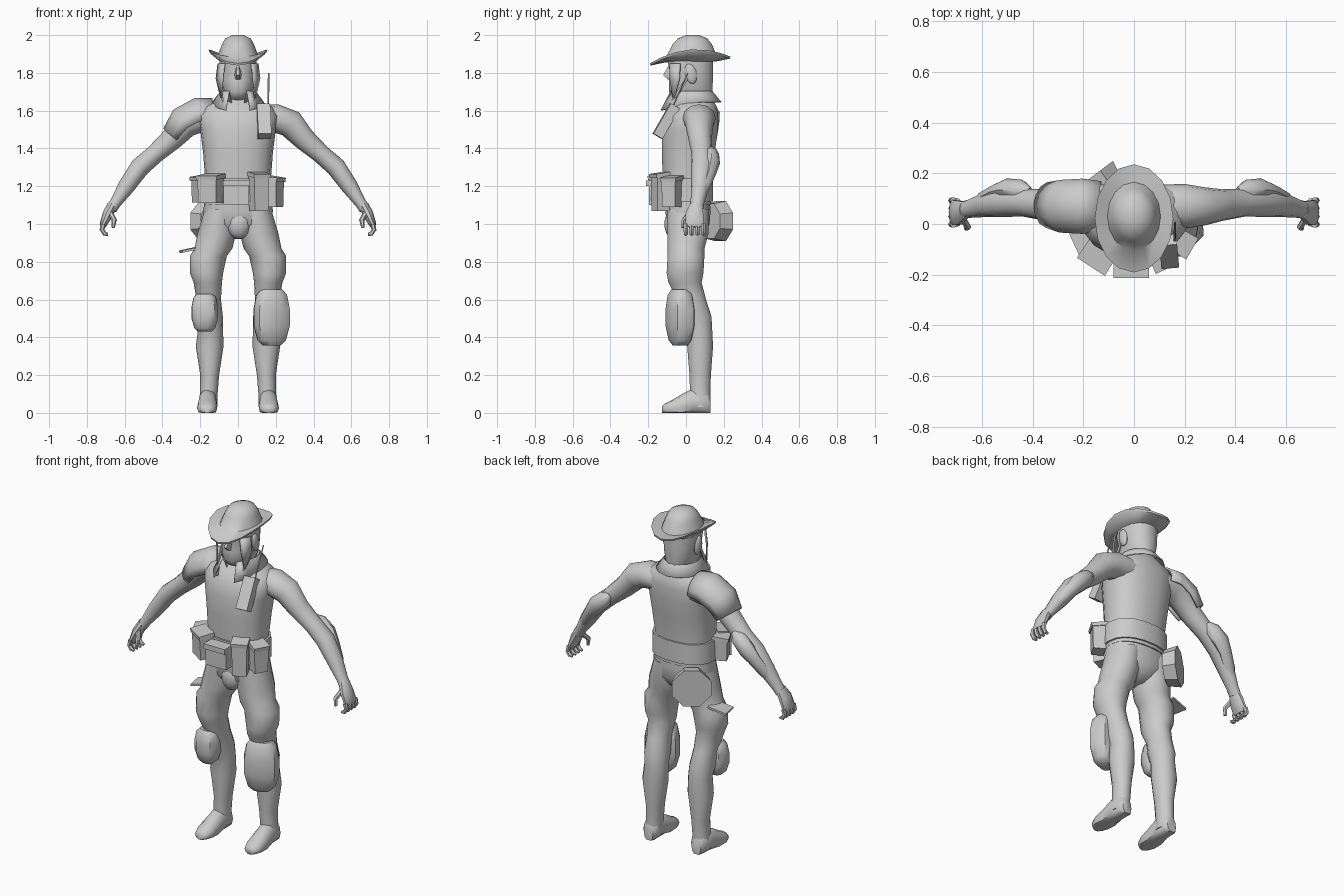
import bpy, bmesh, math
from mathutils import Vector, Matrix, Euler

if "Cube" in bpy.data.objects:
    bpy.data.objects.remove(bpy.data.objects["Cube"])

grey = bpy.data.materials.new("plain_grey")
grey.diffuse_color = (0.6, 0.6, 0.6, 1)
grey.use_nodes = True
grey.node_tree.nodes["Principled BSDF"].inputs["Base Color"].default_value = grey.diffuse_color
X, Y, Z = Vector((1, 0, 0)), Vector((0, 1, 0)), Vector((0, 0, 1))


def finish(name, bm, smooth=True, thick=0):
    bmesh.ops.recalc_face_normals(bm, faces=bm.faces)
    me = bpy.data.meshes.new(name)
    bm.to_mesh(me)
    bm.free()
    me.materials.append(grey)
    ob = bpy.data.objects.new(name, me)
    bpy.context.collection.objects.link(ob)
    if thick:
        mod = ob.modifiers.new("thickness", 'SOLIDIFY')
        mod.thickness = thick
        mod.offset = 0
    if smooth:
        bpy.context.view_layer.objects.active = ob
        ob.select_set(True)
        bpy.ops.object.shade_smooth_by_angle(angle=math.radians(45))
        ob.select_set(False)
    return ob


def skin(name, rows, closed=True, caps=True, sx=1, thick=0, smooth=True):
    """Bridge rows of points; sx=-1 mirrors them."""
    bm = bmesh.new()
    vs = [[bm.verts.new((p[0] * sx, p[1], p[2])) for p in row] for row in rows]
    n = len(vs[0])
    for a, b in zip(vs, vs[1:]):
        for i in range(n if closed else n - 1):
            j = (i + 1) % n
            bm.faces.new((a[i], a[j], b[j], b[i]))
    if closed and caps:
        bm.faces.new(vs[0])
        bm.faces.new(vs[-1])
    return finish(name, bm, smooth, thick)


def loft(name, rings, n=14, axes=(X, Y), power=1.0, arc=None, floor=None, **kw):
    """Rings are x, y, z, radius u, radius v; axes=None follows the path."""
    cs = [Vector(r[:3]) for r in rings]
    rows = []
    for k, r in enumerate(rings):
        if axes:
            u, v = axes
        else:
            t = (cs[min(k + 1, len(cs) - 1)] - cs[max(k - 1, 0)]).normalized()
            u = t.cross(Y).normalized()
            v = u.cross(t)
        row = []
        for i in range(n):
            a = 2 * math.pi * i / n if not arc else math.radians(arc[0] + (arc[1] - arc[0]) * i / (n - 1))
            c, s = math.cos(a), math.sin(a)
            p = cs[k] + u * (math.copysign(abs(c) ** power, c) * r[3]) + v * (math.copysign(abs(s) ** power, s) * r[4])
            if floor is not None:
                p.z = max(p.z, floor)
            row.append(p)
        rows.append(row)
    return skin(name, rows, closed=not arc, **kw)


def profile(name, table, **kw):
    """Horizontal slices: z, front y, back y, half width."""
    return loft(name, [(0, (f + b) / 2, z, w, (b - f) / 2) for z, f, b, w in table], **kw)


def box(name, loc, size, rot=(0, 0, 0), taper=1.0):
    bm = bmesh.new()
    bmesh.ops.create_cube(bm, size=1)
    for v in bm.verts:
        if v.co.z < 0:
            v.co.x *= taper
            v.co.y *= taper
    rm = Euler([math.radians(a) for a in rot]).to_matrix().to_4x4()
    bm.transform(Matrix.Translation(loc) @ rm @ Matrix.Diagonal((*size, 1)))
    return finish(name, bm, False)


def blob(name, loc, size, rot=(0, 0, 0), seg=10):
    bm = bmesh.new()
    bmesh.ops.create_uvsphere(bm, u_segments=seg, v_segments=7, radius=1)
    rm = Euler([math.radians(a) for a in rot]).to_matrix().to_4x4()
    bm.transform(Matrix.Translation(loc) @ rm @ Matrix.Diagonal((*size, 1)))
    return finish(name, bm)


# Torso, pelvis and head
profile("torso", [(1.10, -.12, .135, .18), (1.25, -.125, .135, .175), (1.38, -.13, .155, .185),
                  (1.50, -.13, .17, .2), (1.57, -.11, .17, .215), (1.62, -.08, .165, .185),
                  (1.655, -.04, .145, .11), (1.67, -.03, .14, .08)], n=18, power=.85)
profile("pelvis", [(1.15, -.11, .125, .17), (1.07, -.11, .13, .185), (1.0, -.10, .125, .175),
                   (.95, -.07, .10, .10), (.92, -.03, .06, .04)], n=16, power=.85)
blob("codpiece", (.005, -.065, 1.0), (.065, .05, .08))
profile("head", [(1.60, -.02, .135, .075), (1.655, -.03, .14, .072), (1.668, -.075, .14, .062),
                 (1.70, -.092, .142, .078), (1.76, -.092, .145, .092), (1.80, -.085, .145, .095),
                 (1.85, -.098, .145, .098), (1.90, -.09, .145, .095)], n=14, power=.9)
loft("nose", [(0, -.075, 1.845, .008, .015), (0, -.095, 1.79, .018, .03), (0, -.085, 1.765, .015, .012)], n=6)

# Hat: underside, upturned rim and crown in one skin
ANG = [2 * math.pi * i / 16 for i in range(16)]


def hat_ring(rx, ry, y, z, lift=0, tilt=0):
    return [(rx * math.cos(a), y + ry * math.sin(a),
             z + lift * math.cos(a) ** 2 + tilt * math.sin(a)) for a in ANG]


skin("hat", [hat_ring(.095, .125, .03, 1.86), hat_ring(.152, .21, .022, 1.857, .055, .018),
             hat_ring(.155, .213, .022, 1.868, .055, .018), hat_ring(.105, .135, .03, 1.885, .012),
             hat_ring(.085, .105, .033, 1.95), hat_ring(.068, .078, .035, 1.982),
             hat_ring(.03, .035, .035, 2.0)])

# Collar with open front
collar = []
for r, z, drop in ((.078, 1.64, 0), (.105, 1.70, 0), (.15, 1.645, .05)):
    row = []
    for i in range(13):
        a = math.radians(-62 + 304 * i / 12)
        front = max(0, -math.sin(a))
        row.append((r * .92 * math.cos(a), .035 + r * math.sin(a) * (1 + .3 * front), z - drop * front))
    collar.append(row)
skin("collar", collar, closed=False, thick=.006)

LEG = [(1.08, .09, .01, .085, .115), (.95, .112, .01, .102, .112), (.87, .13, 0, .10, .10),
       (.83, .157, 0, .098, .10), (.74, .167, -.005, .088, .10), (.69, .16, -.005, .075, .09),
       (.60, .155, .03, .065, .078), (.51, .15, .055, .07, .082), (.45, .145, .07, .066, .07),
       (.35, .15, .075, .073, .07), (.20, .15, .075, .05, .058), (.10, .155, .075, .047, .055),
       (.03, .158, .075, .05, .055)]
ARM = [(.10, .07, 1.56, .07, .085), (.20, .07, 1.56, .075, .088), (.28, .07, 1.53, .075, .075),
       (.35, .075, 1.45, .06, .062), (.44, .085, 1.37, .05, .055), (.52, .085, 1.30, .052, .058),
       (.59, .075, 1.20, .045, .048), (.65, .06, 1.11, .03, .036), (.67, .055, 1.08, .03, .036)]

for sx, side in ((1, "left_"), (-1, "right_")):
    # Legs and boots
    loft(side + "leg", [(x, y, z, rx, ry) for z, x, y, rx, ry in LEG], sx=sx)
    loft(side + "boot", [(.158, .13, .04, .03, .05), (.158, .11, .05, .047, .07), (.16, .04, .055, .05, .075),
                         (.162, -.02, .035, .053, .065), (.164, -.08, .025, .053, .04), (.164, -.115, .02, .04, .028),
                         (.164, -.128, .015, .02, .018)], axes=(X, Z), n=12, floor=0, sx=sx)
    # Arms, hands and elbow guards
    loft(side + "arm", ARM, n=12, axes=None, sx=sx)
    loft(side + "palm", [(.665, .055, 1.10, .027, .034), (.69, .045, 1.05, .028, .05),
                         (.712, .045, 1.0, .02, .052), (.715, .045, .985, .014, .048)], n=10, axes=None, sx=sx)
    for k in range(4):
        y = -.001 + .031 * k
        loft(side + "finger", [(.712, y, 1.0, .014, .014), (.72, y, .97, .013, .013),
                               (.705, y, .948, .012, .012), (.688, y, .945, .008, .008)], n=6, axes=None, sx=sx)
    loft(side + "thumb", [(.675, .02, 1.06, .014, .014), (.655, -.012, 1.02, .014, .013),
                          (.662, -.018, .98, .009, .009)], n=6, axes=None, sx=sx)
    loft(side + "elbow_guard", [(.41, .125, 1.40, .015, .02), (.445, .13, 1.37, .045, .045),
                                (.50, .135, 1.32, .05, .045), (.54, .125, 1.27, .04, .035),
                                (.59, .10, 1.20, .035, .03), (.62, .09, 1.15, .015, .015)], n=8, axes=None, sx=sx)
    # Ears, hair locks and chin strap
    blob(side + "ear", (sx * .098, .025, 1.795), (.014, .032, .055), (15, 0, 0), 8)
    skin(side + "hair_lock", [[(.07, -.085, 1.85), (.105, -.03, 1.85)], [(.08, -.085, 1.77), (.115, -.035, 1.77)],
                              [(.088, -.07, 1.67), (.092, -.06, 1.67)]], closed=False, sx=sx, thick=.008)
    loft(side + "chin_strap", [(.1, .01, 1.78, .006, .01), (.09, -.045, 1.69, .006, .012),
                               (.065, -.105, 1.60, .005, .008)], n=6, sx=sx)


def knee_pad(name, x, y, z, w, d, h, rot):
    """Rounded slab bulging forward."""
    ob = loft(name, [(0, .02, k * h, w * s, d * s) for k, s in
                     ((-1, .5), (-.82, .78), (-.3, 1), (.3, 1), (.8, .85), (1, .6))], n=10, power=.75)
    ob.data.transform(Matrix.Translation((x, y, z)) @ Matrix.Rotation(math.radians(rot), 4, 'Z'))


knee_pad("left_knee_pad", .185, -.05, .505, .10, .07, .148, 20)
knee_pad("right_knee_pad", -.18, -.055, .53, .072, .06, .10, -12)

# Shoulder guard on one side
loft("shoulder_guard", [(.13, .07, 1.575, .085, .095), (.20, .07, 1.57, .095, .105), (.28, .07, 1.53, .092, .1),
                        (.335, .075, 1.46, .07, .085)], n=9, axes=None, arc=(-105, 105), sx=-1, thick=.012)

# Belt and its pouches
profile("belt", [(1.12, -.135, .145, .19), (1.24, -.135, .145, .187)], n=18, power=.85)
box("buckle_pouch", (-.01, -.165, 1.165), (.135, .06, .13))
box("buckle_flap", (-.01, -.175, 1.215), (.14, .075, .03))
for name, x, y, z, a, w, h in (("front_right_pouch", -.145, -.13, 1.18, -33, .12, .14),
                               ("side_right_pouch", -.195, -.06, 1.18, -65, .09, .13),
                               ("front_left_pouch", .11, -.135, 1.165, 25, .085, .19),
                               ("side_left_pouch", .19, -.075, 1.165, 60, .085, .15)):
    box(name, (x, y, z), (w, .075, h), (0, 0, a), .92)
    box(name + "_flap", (x, y, z + h / 2), (w + .01, .09, .022), (8, 0, a))

# Canteen on the back of the hip
bm = bmesh.new()
bmesh.ops.create_cone(bm, cap_ends=True, segments=8, radius1=.10, radius2=.115, depth=.075)
turn = Vector((-.6, .8, 0)).to_track_quat('Z', 'Y').to_matrix().to_4x4()
bm.transform(Matrix.Translation((-.145, .155, 1.015)) @ turn @ Matrix.Rotation(math.pi / 8, 4, 'Z'))
finish("canteen", bm, False)
# Loose thigh flap
box("thigh_flap", (-.25, .03, .865), (.11, .10, .012), (0, -12, 10))

# Radio and antenna on the chest
box("radio", (.137, -.105, 1.545), (.07, .055, .185), (-30, 0, 5))
loft("antenna", [(.16, -.07, 1.62, .005, .005), (.162, .01, 1.80, .004, .004)], n=6)
